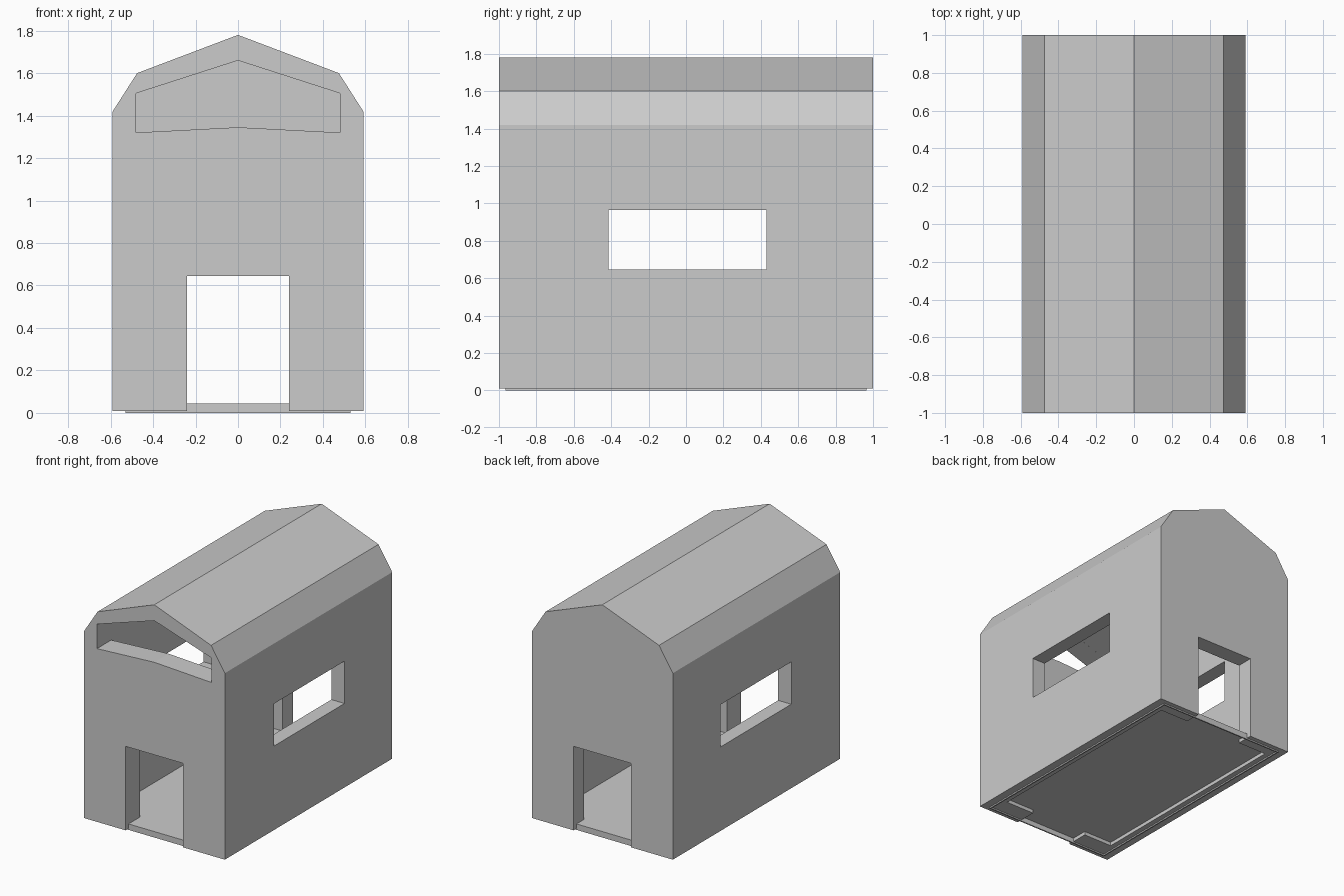
import bpy, bmesh

if "Cube" in bpy.data.objects:
    bpy.data.objects.remove(bpy.data.objects["Cube"])


def prism(name, profile, axis, a, b):
    """Extrude a 2D profile along 'x' (points are y,z) or 'y' (points are x,z)."""
    bm = bmesh.new()
    put = (lambda p, d: (d, p[0], p[1])) if axis == 'x' else (lambda p, d: (p[0], d, p[1]))
    start = [bm.verts.new(put(p, a)) for p in profile]
    end = [bm.verts.new(put(p, b)) for p in profile]
    bm.faces.new(start)
    bm.faces.new(end[::-1])
    n = len(profile)
    for i in range(n):
        j = (i + 1) % n
        bm.faces.new((start[i], end[i], end[j], start[j]))
    bmesh.ops.recalc_face_normals(bm, faces=bm.faces)
    mesh = bpy.data.meshes.new(name)
    bm.to_mesh(mesh)
    bm.free()
    obj = bpy.data.objects.new(name, mesh)
    bpy.context.collection.objects.link(obj)
    return obj


def rect(u0, u1, z0, z1):
    return [(u0, z0), (u1, z0), (u1, z1), (u0, z1)]


def mirrored(half):
    """Complete a right-hand half profile, listed bottom to ridge."""
    return half + [(-x, z) for x, z in reversed(half) if x > 0]


def cut(target, cutter):
    mod = target.modifiers.new("cut", 'BOOLEAN')
    mod.operation = 'DIFFERENCE'
    mod.solver = 'EXACT'
    mod.object = cutter
    cutter.hide_render = True
    bpy.context.view_layer.objects.active = target
    bpy.ops.object.modifier_apply(modifier=mod.name)
    bpy.data.objects.remove(cutter, do_unlink=True)


# House shell with a four-sided roof
house = prism("house_shell", mirrored([(0.59, 0.01), (0.59, 1.42), (0.475, 1.60), (0, 1.78)]),
              'y', -1, 1)

# Hollow interior, open at the bottom
cut(house, prism("interior", mirrored([(0.48, -0.1), (0.48, 1.505), (0, 1.66)]), 'y', -0.83, 0.874))

# Front and back doors
for name, y0, y1 in (("front_door", -1.1, -0.7), ("back_door", 0.7, 1.1)):
    cut(house, prism(name, rect(-0.24, 0.24, -0.1, 0.645), 'y', y0, y1))

# Side windows
for name, x0, x1 in (("left_window", -0.7, -0.4), ("right_window", 0.4, 0.7)):
    cut(house, prism(name, rect(-0.415, 0.43, 0.645, 0.965), 'x', x0, x1))

# Front gable opening with a slightly raised sill
gable = [(-0.4795, 1.32), (0, 1.345), (0.4795, 1.32), (0.4795, 1.505), (0, 1.6595), (-0.4795, 1.505)]
cut(house, prism("gable_opening", gable, 'y', -1.1, -0.7))

# Floor tray with a thin rim that forms the door thresholds
floor = prism("floor_tray", rect(-0.53, 0.53, 0, 0.045), 'y', -0.965, 0.965)
cut(floor, prism("tray_hollow", rect(-0.52, 0.52, -0.1, 0.037), 'y', -0.955, 0.955))
